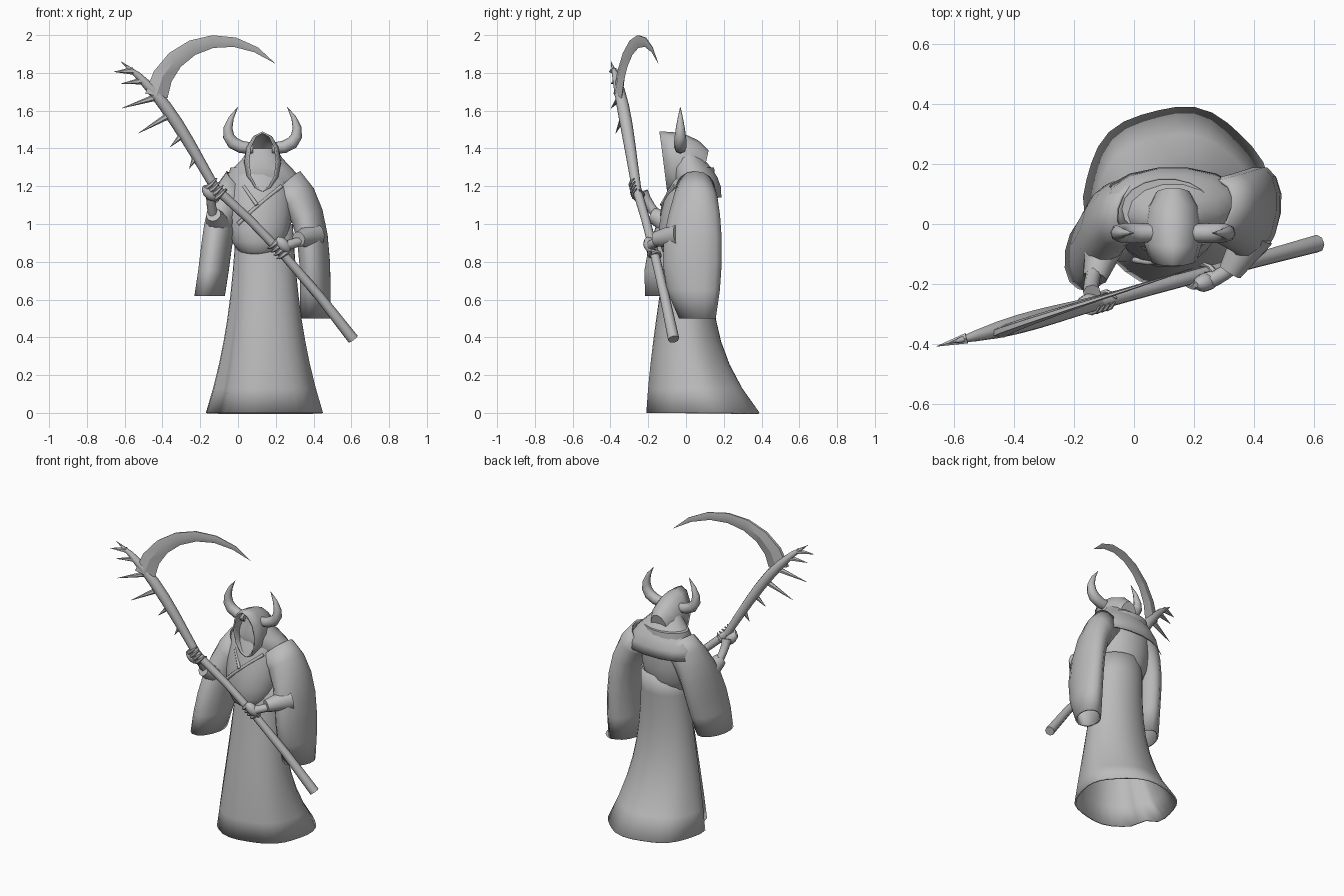
import bpy, bmesh, math
from mathutils import Vector

if "Cube" in bpy.data.objects:
    bpy.data.objects.remove(bpy.data.objects["Cube"])

shade = (.5, .5, .5, 1)
grey = bpy.data.materials.new("plain_grey")
grey.use_nodes = True
grey.diffuse_color = shade
grey.node_tree.nodes["Principled BSDF"].inputs["Base Color"].default_value = shade


def finish(name, bm, thickness=0, sharp_angle=50):
    bmesh.ops.recalc_face_normals(bm, faces=bm.faces)
    mesh = bpy.data.meshes.new(name)
    bm.to_mesh(mesh)
    bm.free()
    mesh.materials.append(grey)
    part = bpy.data.objects.new(name, mesh)
    bpy.context.collection.objects.link(part)
    bpy.ops.object.select_all(action="DESELECT")
    bpy.context.view_layer.objects.active = part
    part.select_set(True)
    bpy.ops.object.shade_smooth_by_angle(angle=math.radians(sharp_angle))
    if thickness:
        part.modifiers.new("cloth", "SOLIDIFY").thickness = thickness


def bend(t, points):
    """Point at t on the Bezier curve with these control points."""
    points = [Vector(p) for p in points]
    while len(points) > 1:
        points = [a.lerp(b, t) for a, b in zip(points, points[1:])]
    return points[0]


def skin(bm, rows, cap_start, cap_end):
    """Join rows of corner points into a tube of faces."""
    rows = [[bm.verts.new(p) for p in row] for row in rows]
    count = len(rows[0])
    for low, high in zip(rows, rows[1:]):
        for k in range(count):
            following = (k + 1) % count
            bm.faces.new((low[k], low[following], high[following], high[k]))
    if cap_start:
        bm.faces.new(rows[0])
    if cap_end:
        bm.faces.new(rows[-1])


def loft(name, ring, steps, sides, cap_start=False, cap_end=False, thickness=0, fold=None):
    """Skin a row of ellipses; ring(t) gives the centre and two half axes."""
    rows = []
    for i in range(steps + 1):
        t = i / steps
        centre, across, along = ring(t)
        row = []
        for k in range(sides):
            angle = math.tau * k / sides
            scale = fold(angle, t) if fold else 1
            row.append(centre + scale * (across * math.cos(angle) + along * math.sin(angle)))
        rows.append(row)
    bm = bmesh.new()
    skin(bm, rows, cap_start, cap_end)
    finish(name, bm, thickness)


def garment(name, centre_x, profile, steps, sides, **options):
    """Upright cloth; the profile curve holds height, y, half width and half depth."""
    def ring(t):
        z, y, width, depth = bend(t, profile)
        return Vector((centre_x, y, z)), Vector((width, 0, 0)), Vector((0, depth, 0))
    loft(name, ring, steps, sides, **options)


def tube(name, points, steps=4, sides=8):
    """Round tube along a curve whose points hold x, y, z and radius."""
    def ring(t):
        here = bend(t, points)
        step = bend(min(t + .01, 1), points) - bend(max(t - .01, 0), points)
        forward = step.xyz.normalized()
        side = forward.cross(Vector((.1, 1, 0))).normalized()
        return here.xyz, side * here.w, forward.cross(side) * here.w
    loft(name, ring, steps, sides, cap_start=True, cap_end=True)


# Lower robe: flared hem with soft waves and a slit at the side
def hem_fold(angle, t):
    slit = math.exp(-((angle - 3.6) * 6) ** 2)
    return 1 - .2 * slit * (1 - t) + .02 * math.sin(6 * angle) * (1 - t) ** 2


garment("lower_robe", .14,
        [(0, .09, .31, .3), (.35, -.04, .2, .15), (.65, 0, .17, .13), (1, .03, .15, .12)],
        steps=8, sides=32, thickness=.01, fold=hem_fold)

# Upper robe sagging over the waist, and the mantle on the shoulders
garment("upper_robe", .11,
        [(.83, -.05, .05, .04), (.85, 0, .2, .2), (1.15, .02, .2, .15), (1.3, .05, .15, .1)],
        steps=7, sides=18, cap_start=True, cap_end=True)
garment("shoulder_mantle", .13,
        [(1.14, .09, .23, .1), (1.25, .05, .25, .15), (1.3, .03, .12, .1), (1.4, 0, .07, .05)],
        steps=5, sides=14, cap_end=True, thickness=.01)

# Crossed lapels
tube("left_lapel", [(.23, -.06, 1.2, .01), (.1, -.15, 1.1, .01), (0, -.12, 1, .01)])
tube("right_lapel", [(.03, -.07, 1.2, .01), (.1, -.13, 1.1, .01)])


# Hood, open at the front
def hood_ring(t):
    y, z, width, height = bend(t, [(-.12, 1.33, .08, .16), (-.05, 1.33, .11, .16),
                                   (.05, 1.33, .11, .15), (.1, 1.3, .06, .09)])
    lean = .04 * t - .02
    return Vector((.13, y, z)), Vector((width, 0, 0)), Vector((0, lean, height))


loft("hood", hood_ring, steps=4, sides=12, cap_end=True, thickness=.01)

# Horns curling upwards
horn_curve = [(.05, 1.4, .03), (.2, 1.4, .04), (.22, 1.5, .03), (.13, 1.62, .001)]
for name, side in (("right_horn", -1), ("left_horn", 1)):
    tube(name, [(.13 + side * x, -.03, z, radius) for x, z, radius in horn_curve], steps=6)


# Wide hanging sleeves; the curve holds the centre and the half depth
def sleeve(name, side, curve):
    def ring(t):
        middle = bend(t, curve)
        across = Vector((side * .08, 0, .08 * (1 - t) ** 2))
        return middle.xyz, across, Vector((.02, middle.w, 0))
    loft(name, ring, steps=6, sides=14, thickness=.01)


sleeve("left_sleeve", 1, [(.25, .05, 1.2, .1), (.42, .06, 1.1, .13),
                          (.41, 0, .8, .22), (.41, .06, .5, .1)])
sleeve("right_sleeve", -1, [(.02, .05, 1.2, .1), (-.12, .03, 1.1, .12),
                            (-.1, -.06, .9, .2), (-.15, -.09, .62, .13)])

# Cuffs and forearms
tube("left_cuff", [(.4, -.03, .94, .07), (.32, -.16, .92, .04)], sides=10)
tube("left_forearm", [(.37, -.1, .92, .03), (.3, -.18, .9, .02), (.24, -.19, .88, .03)])
tube("right_cuff", [(-.09, -.03, .97, .08), (-.13, -.18, 1.05, .04)], sides=10)
tube("right_forearm", [(-.12, -.12, 1, .03), (-.15, -.2, 1.1, .02), (-.14, -.23, 1.17, .03)])


def weapon_point(x, z, offset=0):
    """Point on the slanted plane that holds the weapon."""
    return Vector((x, .27 * x - .23 + offset, z))


def weapon_curve(points):
    return [(*weapon_point(x, z), radius) for x, z, radius in points]


# Weapon shaft, bowed, with a pointed top
lower_shaft = weapon_curve([(.61, .39, .03), (.25, .87, .02), (-.12, 1.19, .025)])
upper_shaft = weapon_curve([(-.12, 1.19, .025), (-.3, 1.5, .03), (-.4, 1.7, .05), (-.62, 1.86, .001)])
tube("lower_shaft", lower_shaft)
tube("upper_shaft", upper_shaft, steps=7)

# Crescent blade: thick in the middle, sharp along the inner edge
blade_steps = 7
blade_rows = []
for i in range(blade_steps + 1):
    t = i / blade_steps
    angle = math.radians(168 - 130 * t)
    width = .12 * (1 - t) ** .7 + .001
    lean = .04 * t - .01
    half = .02 * (1 - t) + .001
    row = []
    for inset, offset in ((0, -half / 2), (.5, -half), (1, 0), (.5, half), (0, half / 2)):
        radius = .39 - inset * width
        row.append(weapon_point(radius * math.cos(angle) - .11,
                                radius * math.sin(angle) + 1.61, lean + offset))
    blade_rows.append(row)
blade = bmesh.new()
skin(blade, blade_rows, True, True)
finish("weapon_blade", blade, sharp_angle=25)

# Spikes that turn downwards along the shaft
for t, length in ((.9, .1), (.8, .12), (.65, .2), (.5, .2), (.35, .1), (.2, .08)):
    root = bend(t, upper_shaft).xyz
    droop = 1.5 * (1 - t) ** 1.5
    tip = weapon_point(root.x - length * math.cos(droop), root.z - length * math.sin(droop))
    tube("shaft_spike", [(*root, .02), (*tip, .001)], steps=1, sides=6)


# Hands: a palm, four fingers wrapped round the shaft and a thumb
def hand(name, centre, start, turn):
    along = (weapon_point(-.1, 1.2) - weapon_point(.2, .87)).normalized()
    below = along.cross(Vector((0, 1, 0))).normalized()
    front = along.cross(below)

    def grip(shift, angle, radius):
        around = below * math.cos(angle) + front * math.sin(angle)
        return (*(centre + along * shift + around * .04), radius)

    tube(name + "_palm", [grip(shift, start, radius) for shift, radius in
                          ((-.05, .01), (-.03, .04), (.03, .04), (.05, .01))], steps=5)
    for finger in range(5):
        thumb = finger == 4
        shift = -.05 if thumb else .025 * finger - .04
        sweep = -turn if thumb else turn
        tube(name + ("_thumb" if thumb else "_finger"),
             [grip(shift, start + sweep * t, .016 - .004 * t) for t in (0, 1, 2, 3)], sides=6)


hand("left_hand", bend(.55, lower_shaft).xyz, 2.6, -1)
hand("right_hand", bend(1, lower_shaft).xyz, 0, 1)
